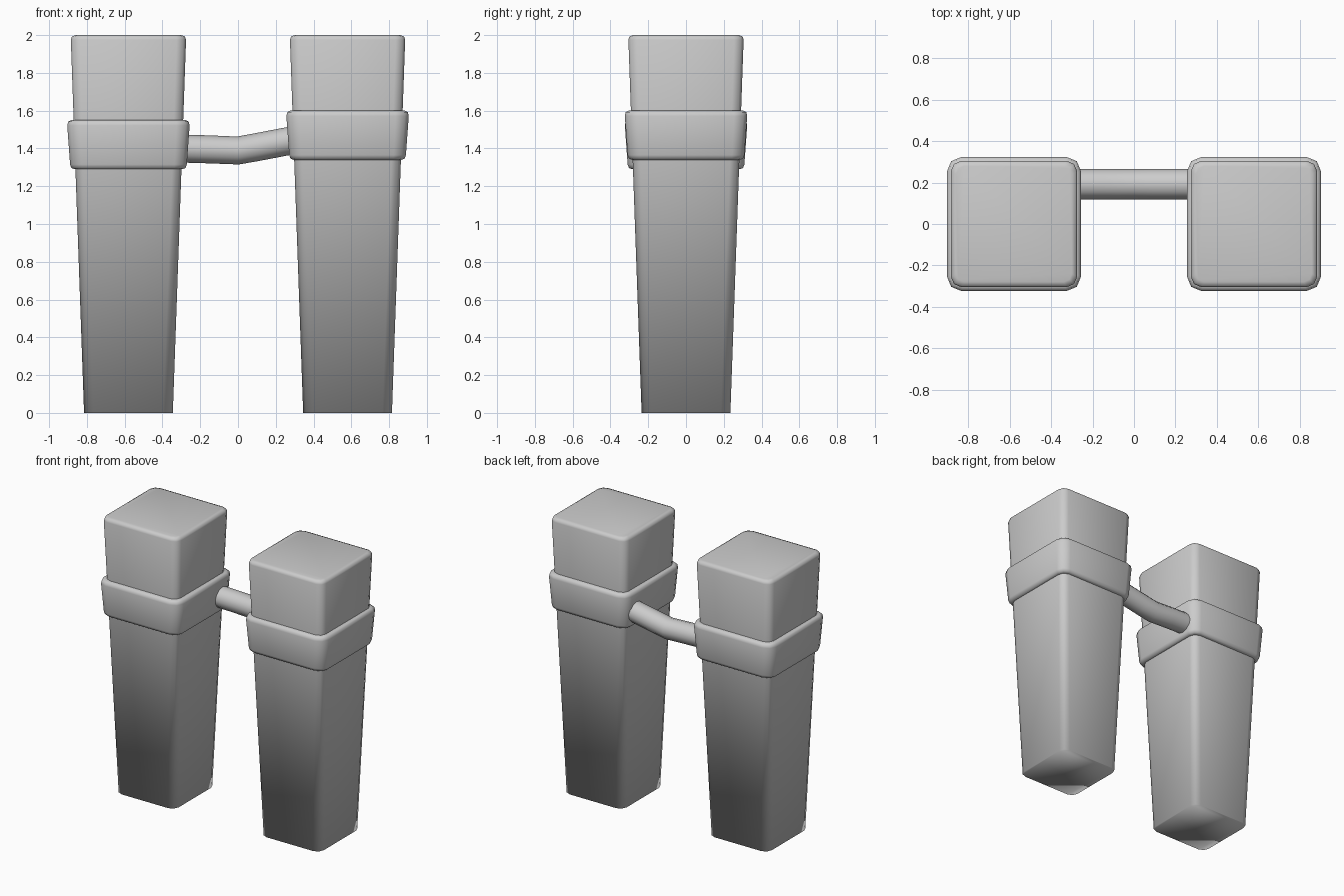
import bpy, bmesh, math

if "Cube" in bpy.data.objects:
    bpy.data.objects.remove(bpy.data.objects["Cube"])


def rounded_square(half, corner, z):
    """Points of a square outline with rounded corners."""
    pts = []
    for quarter in range(4):
        mid = math.radians(45 + 90 * quarter)
        cx = (half - corner) * math.copysign(1, math.cos(mid))
        cy = (half - corner) * math.copysign(1, math.sin(mid))
        for step in (-45, 0, 45):
            a = mid + math.radians(step)
            pts.append((cx + corner * math.cos(a), cy + corner * math.sin(a), z))
    return pts


def loft(name, rings, x, z=0.0):
    """Solid skinned through (half width, corner radius, height) rings."""
    bm = bmesh.new()
    loops = [[bm.verts.new(p) for p in rounded_square(*r)] for r in rings]
    n = len(loops[0])
    for low, high in zip(loops, loops[1:]):
        for i in range(n):
            j = (i + 1) % n
            bm.faces.new((low[i], low[j], high[j], high[i]))
    bm.faces.new(loops[0][::-1])
    bm.faces.new(loops[-1])
    for f in bm.faces:
        f.smooth = True
    mesh = bpy.data.meshes.new(name)
    bm.to_mesh(mesh)
    bm.free()
    obj = bpy.data.objects.new(name, mesh)
    obj.location = (x, 0, z)
    bpy.context.collection.objects.link(obj)
    return obj


# Tapered posts (wider at the top) and the bands around them
post = [(0.235, 0.05, 0), (0.305, 0.05, 1.975), (0.299, 0.048, 1.993), (0.28, 0.04, 2.0)]
band = [(0.285, 0.05, 0), (0.302, 0.06, 0.006), (0.309, 0.065, 0.025),
        (0.324, 0.07, 0.232), (0.319, 0.066, 0.252), (0.303, 0.055, 0.26)]
for side, x, band_z in (("left", -0.58, 1.29), ("right", 0.58, 1.34)):
    loft(side + "_post", post, x)
    loft(side + "_band", band, x, band_z)

# Sagging connecting bar between the bands
curve = bpy.data.curves.new("connecting_bar", "CURVE")
curve.dimensions = "3D"
curve.bevel_depth = 0.074
curve.bevel_resolution = 4
curve.use_fill_caps = True
path = [(-0.32, 1.40), (-0.15, 1.395), (0.0, 1.389), (0.1, 1.407), (0.32, 1.449)]
spline = curve.splines.new("POLY")
spline.points.add(len(path) - 1)
for point, (x, z) in zip(spline.points, path):
    point.co = (x, 0.193, z, 1)
spline.use_smooth = True
bpy.context.collection.objects.link(bpy.data.objects.new("connecting_bar", curve))
